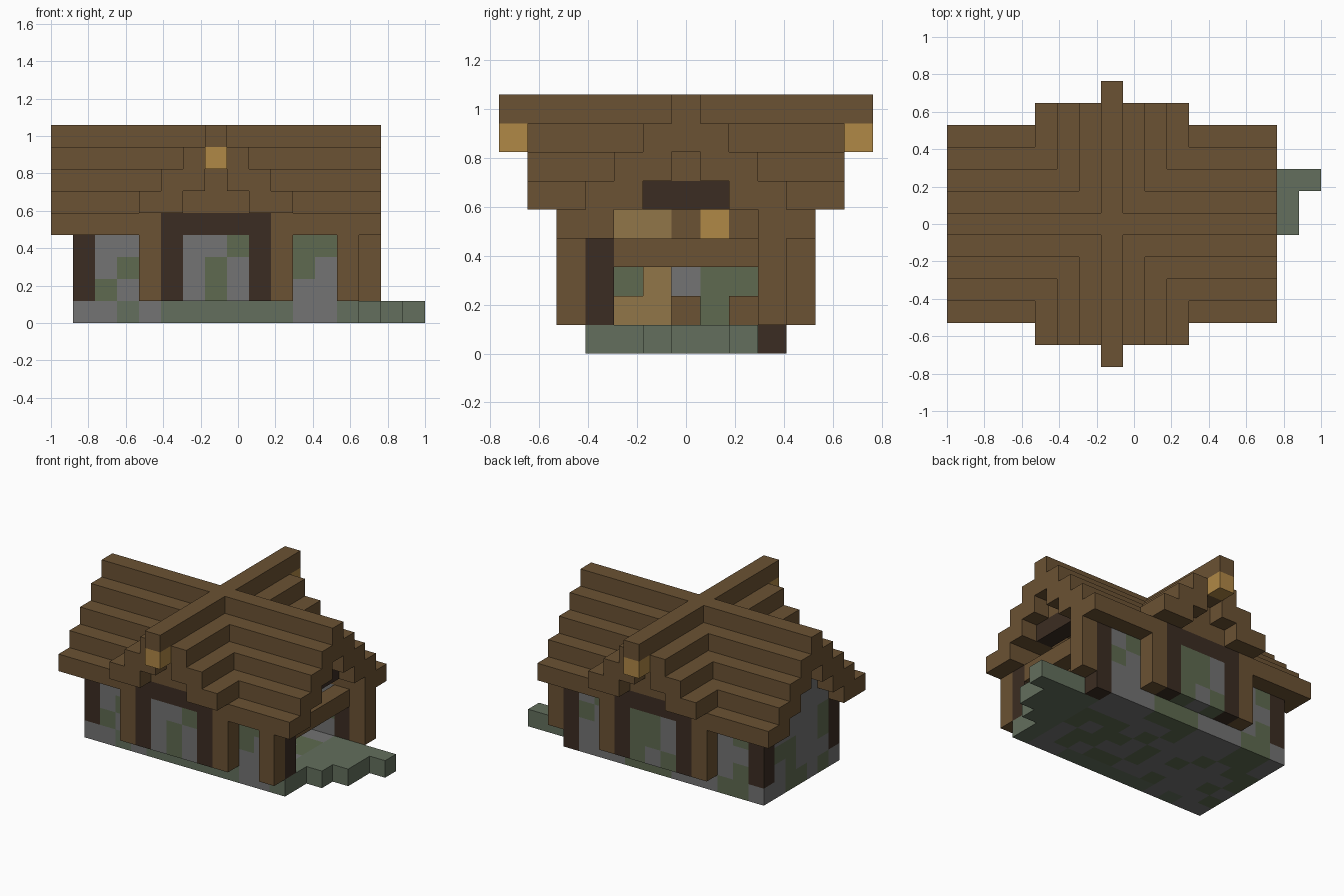
import bpy, bmesh, random
from mathutils import Vector

if "Cube" in bpy.data.objects:
    bpy.data.objects.remove(bpy.data.objects["Cube"], do_unlink=True)

random.seed(4)
U = 2 / 17                        # block size
ORIGIN = Vector((-1, -6.5 * U, 0))


def linear(c):
    c /= 255
    return c / 12.92 if c <= 0.04045 else ((c + 0.055) / 1.055) ** 2.4


def material(name, rgb):
    m = bpy.data.materials.new(name)
    col = [linear(c) for c in rgb] + [1]
    m.diffuse_color = col
    m.use_nodes = True
    bsdf = next(n for n in m.node_tree.nodes if n.type == 'BSDF_PRINCIPLED')
    bsdf.inputs["Base Color"].default_value = col
    return m


MATS = {
    "brown": material("brown wood", (107, 82, 51)),
    "dark": material("dark timber", (59, 44, 34)),
    "grey": material("grey stone", (115, 115, 115)),
    "moss": material("mossy stone", (94, 106, 80)),
    "path": material("mossy path stone", (99, 111, 93)),
    "tan": material("pale timber end", (176, 136, 70)),
    "plank": material("dull plank", (145, 118, 73)),
}

blocks = {}                       # (x, y, z) -> (part, colour)


def fill(part, colour, xs, ys, zs):
    """Fill a box of blocks; each range is (first, last) or one number."""
    span = lambda r: range(r[0], r[1] + 1) if isinstance(r, tuple) else (r,)
    for x in span(xs):
        for y in span(ys):
            for z in span(zs):
                c = colour
                if colour == "stone":
                    c = "moss" if random.random() < 0.35 else "grey"
                blocks[x, y, z] = (part, c)


def paint(colour, cells):
    for cell in cells:
        blocks[cell] = (blocks[cell][0], colour)


# Stone foundation and the stepped path beside the open end
fill("foundation", "stone", (1, 13), (3, 9), 0)
paint("grey", [(x, 3, 0) for x in (1, 2, 4, 11, 12)])
paint("path", [(x, 3, 0) for x in (3, 5, 6, 7, 8, 9, 10, 13)])
paint("path", [(13, y, 0) for y in range(4, 9)])
fill("path", "path", 14, (5, 8), 0)
fill("path", "path", 15, (6, 8), 0)
fill("path", "path", 16, 8, 0)

# Long walls with projecting central bays
for wall, bay in ((3, 2), (9, 10)):
    fill("long_wall", "stone", (2, 3), wall, (1, 3))
    fill("long_wall", "stone", (11, 12), wall, (1, 3))
    fill("bay_wall", "stone", (6, 8), bay, (1, 3))
    for x in (1, 13):
        fill("corner_timber", "dark", x, wall, (1, 3))
    for x in (5, 9):
        fill("bay_timber", "dark", x, bay, (1, 3))
    fill("bay_timber", "dark", (5, 9), bay, 4)
    for x in (4, 10):
        fill("bay_post", "brown", x, bay, (1, 4))
    fill("bay_gable", "brown", (6, 8), bay, 5)
    fill("bay_gable", "brown", 7, bay, 6)

# Front stone pattern
fronts = [(x, y, z) for x, y, z in blocks if z > 0 and y < 4
          and blocks[x, y, z][1] in ("grey", "moss")]
paint("grey", fronts)
paint("moss", [(2, 3, 1), (3, 3, 2), (7, 2, 1), (7, 2, 2), (8, 2, 3),
               (11, 3, 2), (11, 3, 3), (12, 3, 3)])

# Closed end wall
fill("end_wall", "stone", 1, (4, 8), (1, 4))
fill("end_wall", "grey", 1, (5, 7), 5)
fill("end_wall", "grey", 1, 6, 6)

# Open end: posts, beam and gable
fill("corner_timber", "dark", 13, 9, 0)
fill("porch_post", "brown", 13, 2, (1, 3))
fill("porch_post", "brown", 14, 9, (1, 3))
fill("porch_beam", "brown", 13, (4, 8), 3)
fill("porch_gable", "dark", 13, (5, 7), 5)
fill("porch_gable", "brown", 13, 6, 6)

# Furniture inside
fill("bench", "plank", 4, (4, 5), 1)
fill("bench", "plank", 4, 5, 2)
fill("chest", "brown", 2, 6, 1)
fill("chest", "brown", 2, 8, 1)
fill("shelf", "plank", 2, (4, 5), 4)
fill("shelf", "brown", 2, (6, 8), 4)
fill("shelf", "tan", 2, 7, 4)

# Stepped cross roof: two crossing gables, highest one wins
for x in range(15):
    for y in range(13):
        main = 8 - abs(y - 6) if abs(y - 6) <= 4 else 0
        cross = 8 - abs(x - 7) if abs(x - 7) <= 3 and 1 <= y <= 11 else 0
        top = max(main, cross)
        if top:
            eave = 4 if main >= cross else 5
            fill("roof", "brown", x, y, (max(top - 1, eave), top))

# Ridge beam ends
for y in (0, 12):
    fill("ridge_end", "brown", 7, y, 8)
    fill("ridge_bracket", "tan", 7, y, 7)

# Each side: outward direction and the corners of its square, counter-clockwise
SIDES = []
for axis in range(3):
    a, b = (axis + 1) % 3, (axis + 2) % 3
    for sign in (1, -1):
        ring = []
        for i, j in ((0, 0), (1, 0), (1, 1), (0, 1))[::sign]:
            corner = [0, 0, 0]
            corner[axis], corner[a], corner[b] = int(sign > 0), i, j
            ring.append(corner)
        step = [0, 0, 0]
        step[axis] = sign
        SIDES.append((step, ring))


def build(part):
    """Skin the outer sides of one part and merge its flat areas."""
    bm = bmesh.new()
    mesh = bpy.data.meshes.new(part)
    names = list(MATS)
    used = sorted({c for p, c in blocks.values() if p == part}, key=names.index)
    for c in used:
        mesh.materials.append(MATS[c])
    for cell, (owner, colour) in blocks.items():
        if owner != part:
            continue
        for step, ring in SIDES:
            if tuple(p + q for p, q in zip(cell, step)) in blocks:
                continue
            vs = [bm.verts.new(ORIGIN + U * (Vector(cell) + Vector(r))) for r in ring]
            bm.faces.new(vs).material_index = used.index(colour)
    bmesh.ops.remove_doubles(bm, verts=bm.verts, dist=U / 100)
    bmesh.ops.dissolve_limit(bm, angle_limit=0.02, verts=bm.verts,
                             edges=bm.edges, delimit={'MATERIAL'})
    bm.to_mesh(mesh)
    bm.free()
    bpy.context.collection.objects.link(bpy.data.objects.new(part, mesh))


for part in sorted({p for p, c in blocks.values()}):
    build(part)
